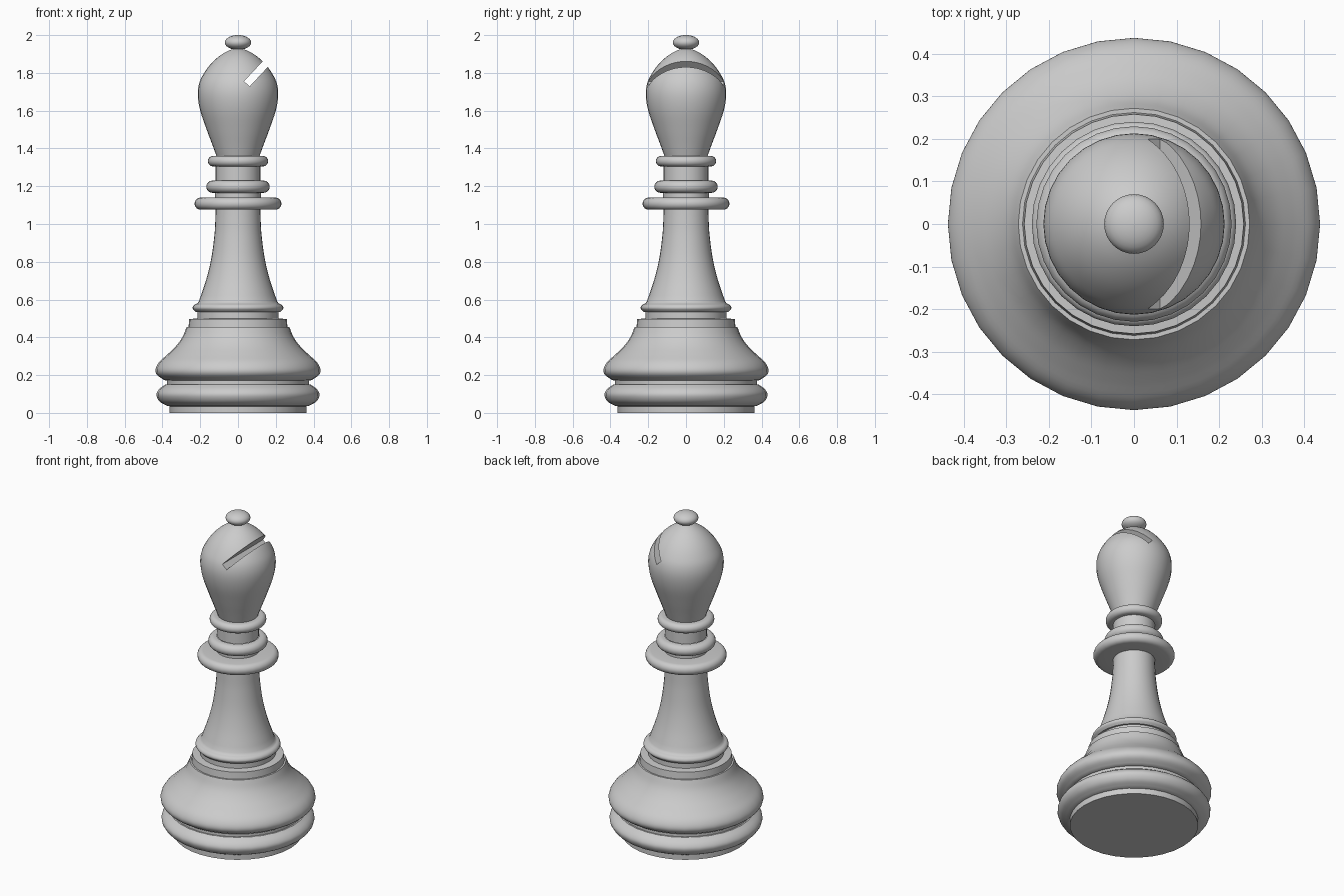
import bpy, bmesh, math
from mathutils import Vector

if "Cube" in bpy.data.objects:
    bpy.data.objects.remove(bpy.data.objects["Cube"])

SIDES = 32


def curve(pts, n=4):
    """Smooth (Catmull-Rom) profile through the given (radius, z) points."""
    p = [Vector(q) for q in pts]
    p = [2 * p[0] - p[1]] + p + [2 * p[-1] - p[-2]]
    out = []
    for i in range(1, len(p) - 2):
        a, b, c, d = p[i - 1:i + 3]
        for k in range(n):
            t = k / n
            v = 0.5 * (2 * b + (c - a) * t + (2 * a - 5 * b + 4 * c - d) * t ** 2
                       + (3 * b - a - 3 * c + d) * t ** 3)
            out.append((v.x, v.y))
    return out + [tuple(pts[-1])]


def ring(r_in, r_out, z0, z1):
    """Rounded collar profile with flat faces running in to r_in."""
    h, zc = (z1 - z0) / 2, (z0 + z1) / 2
    arc = [(r_out - h + h * math.cos(a), zc + h * math.sin(a))
           for a in (math.radians(d) for d in range(-90, 91, 20))]
    return [(r_in, z0)] + arc + [(r_in, z1)]


def finish(ob, angle=35):
    ob.data.shade_smooth()
    ob.data.set_sharp_from_angle(angle=math.radians(angle))


def lathe(name, profile, cap_bottom=False, cap_top=False):
    bm = bmesh.new()
    rows = [[bm.verts.new((r * math.cos(2 * math.pi * i / SIDES),
                           r * math.sin(2 * math.pi * i / SIDES), z))
             for i in range(SIDES)] for r, z in profile]
    for a, b in zip(rows, rows[1:]):
        for i in range(SIDES):
            j = (i + 1) % SIDES
            bm.faces.new((a[i], a[j], b[j], b[i]))
    if cap_bottom:
        bm.faces.new(rows[0][::-1])
    if cap_top:
        bm.faces.new(rows[-1])
    me = bpy.data.meshes.new(name)
    bm.to_mesh(me)
    bm.free()
    ob = bpy.data.objects.new(name, me)
    bpy.context.collection.objects.link(ob)
    finish(ob)
    return ob


# Base: foot, lower bulge, groove, upper bulge sweeping to a stepped shelf
lathe("base",
      [(0.362, 0), (0.362, 0.035)]
      + curve([(0.375, 0.037), (0.415, 0.06), (0.432, 0.095), (0.418, 0.125), (0.385, 0.15)])
      + [(0.376, 0.15), (0.376, 0.172)]
      + curve([(0.39, 0.173), (0.428, 0.2), (0.437, 0.23), (0.418, 0.268),
               (0.375, 0.308), (0.33, 0.352), (0.295, 0.4), (0.272, 0.455)])
      + [(0.262, 0.455), (0.258, 0.497), (0.214, 0.5)], cap_bottom=True)

# Stem: short neck, ring and the flaring column
lathe("stem",
      [(0.214, 0.5), (0.214, 0.535)]
      + curve([(0.225, 0.535), (0.24, 0.553), (0.234, 0.57), (0.215, 0.58)])
      + curve([(0.207, 0.592), (0.168, 0.707), (0.141, 0.82),
               (0.125, 0.94), (0.12, 1.02), (0.118, 1.076)]))

# Collars and the necks between them
lathe("wide_collar", ring(0.118, 0.23, 1.076, 1.14))
lathe("lower_neck", [(0.122, 1.14), (0.122, 1.165)])
lathe("middle_collar", ring(0.12, 0.168, 1.165, 1.23))
lathe("upper_neck", [(0.118, 1.23), (0.118, 1.305)])
lathe("top_collar", ring(0.112, 0.16, 1.305, 1.36))

# Head: teardrop body
head = lathe("head",
             curve([(0.112, 1.355), (0.136, 1.42), (0.166, 1.5), (0.2, 1.6), (0.213, 1.68),
                    (0.206, 1.743), (0.182, 1.795), (0.146, 1.845), (0.1, 1.888),
                    (0.05, 1.918), (0.02, 1.927)]),
             cap_bottom=True, cap_top=True)

# Slanted slot cut through the head
bpy.ops.mesh.primitive_cube_add(size=1)
cutter = bpy.context.object
cutter.name = "slot_cutter"
cutter.hide_render = True
ang = math.radians(47)
cutter.scale = (0.4, 1, 0.04)
cutter.rotation_euler = (0, -ang, 0)
cutter.location = (0.047 + 0.2 * math.cos(ang), 0, 1.742 + 0.2 * math.sin(ang))
mod = head.modifiers.new("slot", 'BOOLEAN')
mod.operation = 'DIFFERENCE'
mod.solver = 'EXACT'
mod.object = cutter
bpy.context.view_layer.update()
bpy.context.view_layer.objects.active = head
bpy.ops.object.modifier_apply(modifier=mod.name)
bpy.data.objects.remove(cutter)
finish(head)

# Knob on top
lathe("knob", [(max(0.001, 0.07 * math.sin(math.pi * k / 14)),
                1.961 - 0.039 * math.cos(math.pi * k / 14)) for k in range(15)],
      cap_bottom=True, cap_top=True)
